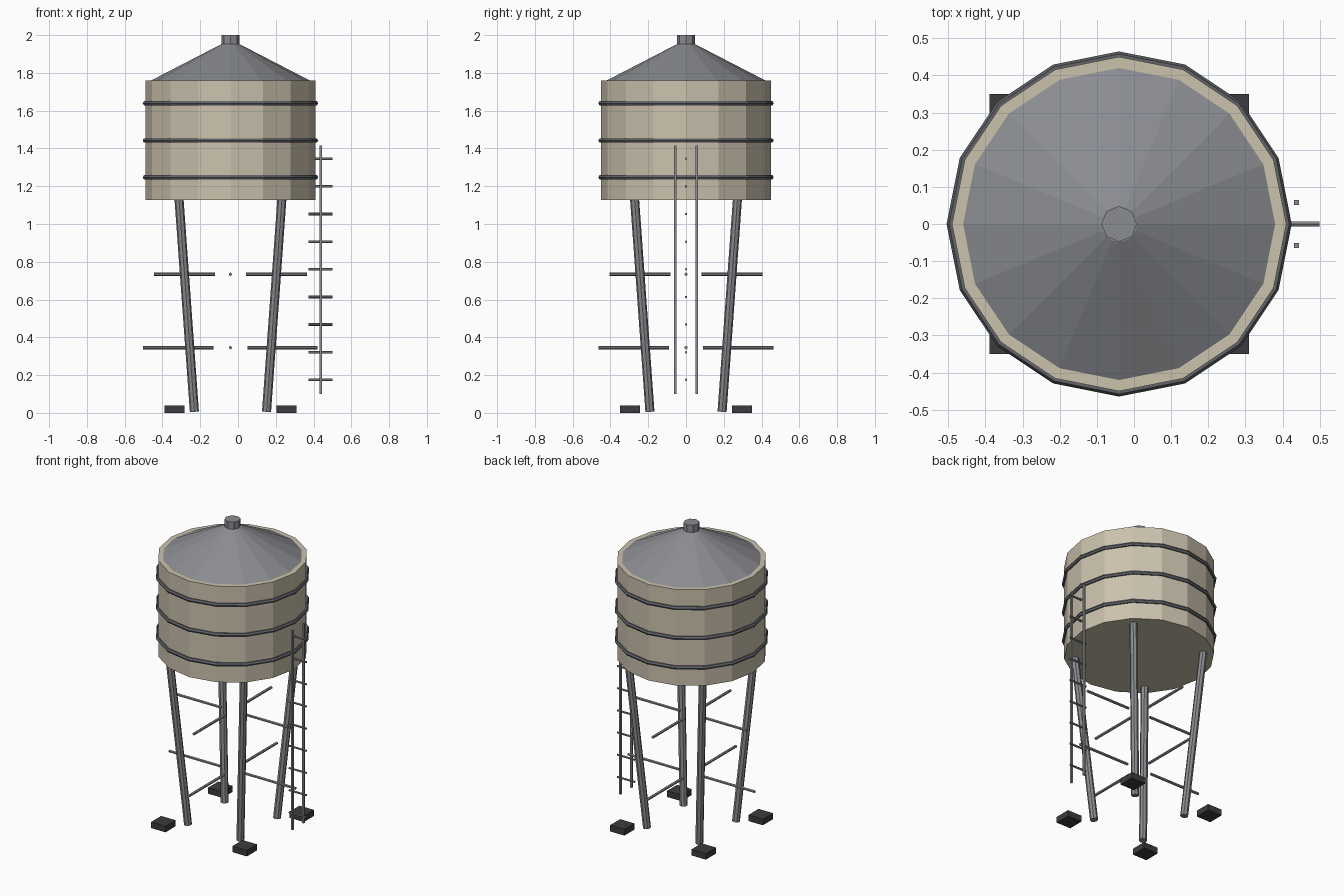
import bpy, math
from mathutils import Vector

if "Cube" in bpy.data.objects:
    bpy.data.objects.remove(bpy.data.objects["Cube"])

CX = -0.04  # tower axis


def material(name, rgb):
    m = bpy.data.materials.new(name)
    m.diffuse_color = (*rgb, 1)
    m.use_nodes = True
    m.node_tree.nodes["Principled BSDF"].inputs["Base Color"].default_value = m.diffuse_color
    return m


BEIGE = material("beige_paint", (0.60, 0.54, 0.42))
METAL = material("grey_metal", (0.26, 0.265, 0.285))
STEEL = material("band_steel", (0.12, 0.125, 0.14))
DARK = material("dark_footing", (0.045, 0.045, 0.05))


def finish(name, mat):
    ob = bpy.context.object
    ob.name = name
    ob.data.materials.append(mat)
    return ob


def frustum(name, r1, r2, z1, z2, sides, mat):
    # rotated so that one vertex lies on +x
    bpy.ops.mesh.primitive_cone_add(vertices=sides, radius1=r1, radius2=r2, depth=z2 - z1,
                                    location=(CX, 0, (z1 + z2) / 2))
    return finish(name, mat)


def rod(name, a, b, r, sides, mat):
    a, b = Vector(a), Vector(b)
    d = b - a
    bpy.ops.mesh.primitive_cylinder_add(vertices=sides, radius=r, depth=d.length,
                                        location=(a + b) / 2,
                                        rotation=d.to_track_quat('Z', 'Y').to_euler())
    return finish(name, mat)


def box(name, loc, size, mat):
    bpy.ops.mesh.primitive_cube_add(size=1, location=loc)
    bpy.context.object.scale = size
    return finish(name, mat)


# Tank, roof and vent cap
frustum("tank", 0.45, 0.45, 1.127, 1.76, 16, BEIGE)
frustum("roof", 0.42, 0.048, 1.76, 1.952, 16, METAL)
frustum("vent_cap", 0.048, 0.048, 1.95, 2.0, 8, METAL)

# Hoops round the tank
for i, z in enumerate((1.247, 1.442, 1.639)):
    bpy.ops.mesh.primitive_torus_add(location=(CX, 0, z), major_segments=16, minor_segments=6,
                                     major_radius=0.451, minor_radius=0.0135)
    finish(f"tank_band_{i}", STEEL)

# Legs leaning outwards to the tank, and footings
for sx in (-1, 1):
    for sy in (-1, 1):
        rod("leg", (CX + sx * 0.191, sy * 0.191, 0.007), (CX + sx * 0.272, sy * 0.272, 1.128),
            0.024, 8, METAL)
        box("footing", (CX + sx * 0.297, sy * 0.297, 0.02), (0.105, 0.105, 0.04), DARK)

# Radial braces on two levels
for z, r0, r1 in ((0.345, 0.091, 0.462), (0.734, 0.082, 0.404)):
    for k in range(4):
        c, s = round(math.cos(k * math.pi / 2)), round(math.sin(k * math.pi / 2))
        rod("brace", (CX + c * r0, s * r0, z), (CX + c * r1, s * r1, z), 0.009, 6, METAL)

# Ladder
for sy in (-1, 1):
    box("ladder_rail", (0.438, sy * 0.058, 0.758), (0.0135, 0.0135, 1.315), METAL)
for i in range(9):
    z = 0.175 + i * 0.1463
    rod("ladder_rung", (0.374, 0, z), (0.50, 0, z), 0.007, 6, METAL)
